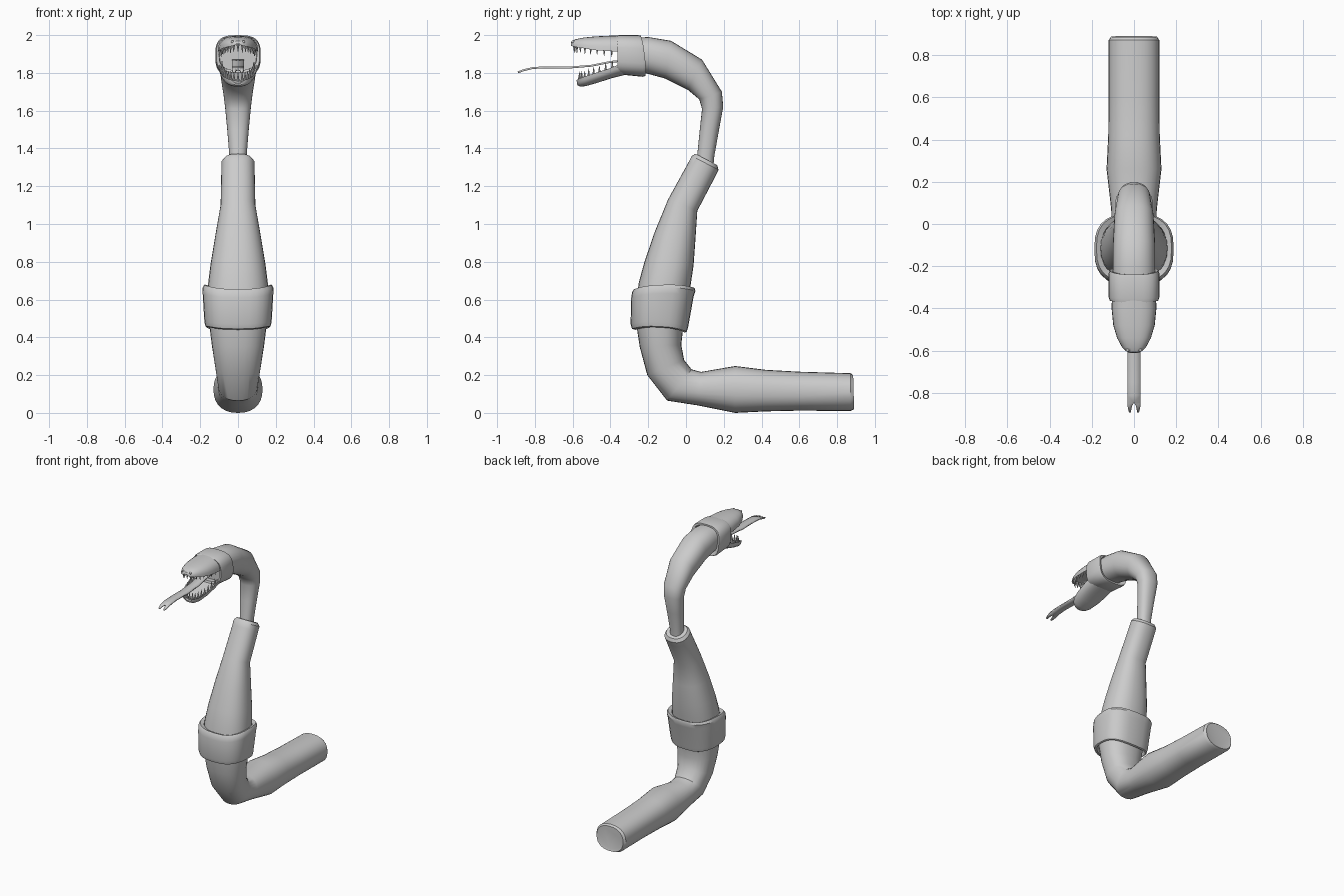
import bpy, bmesh, math
from mathutils import Vector, Matrix


def finish(name, bm, angle=35):
    bmesh.ops.remove_doubles(bm, verts=bm.verts, dist=0.0001)
    bmesh.ops.recalc_face_normals(bm, faces=bm.faces)
    me = bpy.data.meshes.new(name)
    bm.to_mesh(me)
    bm.free()
    ob = bpy.data.objects.new(name, me)
    bpy.context.collection.objects.link(ob)
    bpy.ops.object.select_all(action='DESELECT')
    ob.select_set(True)
    bpy.context.view_layer.objects.active = ob
    bpy.ops.object.shade_smooth_by_angle(angle=math.radians(angle))
    return ob


def loft(name, sections, power=2.0, ring=False, shell=False, wave=0.0, n=28):
    """Each section: outer (y, z), inner (y, z), half width in x."""
    bm = bmesh.new()
    rows = []
    for yo, zo, yi, zi, rx in sections:
        o, i = Vector((0, yo, zo)), Vector((0, yi, zi))
        c, d = (i, o - i) if shell else ((o + i) / 2, (o - i) / 2)
        axis = Vector((1, 0, 0)).cross(d).normalized()
        row = []
        for k in range(n):
            a = 2 * math.pi * k / n
            ca, sa = math.cos(a), math.sin(a)
            u = math.copysign(abs(ca) ** (2 / power), ca)
            v = math.copysign(abs(sa) ** (2 / power), sa)
            if shell and v < 0:      # hollow underside
                v, u = -v * 0.6, u * 0.88
            p = c + Vector((rx * u, 0, 0)) + d * v - axis * wave * math.cos(2 * a)
            row.append(bm.verts.new(p))
        rows.append(row)
    pairs = list(zip(rows, rows[1:])) + ([(rows[-1], rows[0])] if ring else [])
    for r, s in pairs:
        for k in range(n):
            j = (k + 1) % n
            bm.faces.new((r[k], r[j], s[j], s[k]))
    if not ring:
        bm.faces.new(rows[0])
        bm.faces.new(rows[-1])
    return finish(name, bm)


# Lower body: lies on the ground, then bends upward
loft("lower_body", [
    (.885, .035, .885, .185, .095), (.89, .02, .885, .20, .108), (.87, .01, .872, .21, .12),
    (.60, .012, .60, .218, .12), (.42, .008, .42, .228, .122), (.26, 0, .26, .248, .13),
    (.06, .04, .08, .217, .108), (-.10, .065, .03, .23, .105), (-.205, .20, -.01, .28, .12),
    (-.245, .35, -.025, .36, .138), (-.265, .48, -.015, .45, .152),
    (-.27, .60, .01, .58, .16)], power=2.3)

# Upper body, tapering to a cuff
loft("upper_body", [
    (-.265, .58, .01, .58, .162), (-.25, .69, .025, .68, .158), (-.22, .80, .04, .78, .145),
    (-.165, .96, .05, .92, .12), (-.095, 1.13, .06, 1.07, .092), (.015, 1.33, .157, 1.255, .088),
    (.03, 1.36, .172, 1.287, .088), (.05, 1.372, .165, 1.312, .073)], power=2.3)

# Neck, curving over to the head
loft("neck", [
    (.143, 1.28, .05, 1.30, .045), (.15, 1.36, .06, 1.37, .046), (.175, 1.50, .073, 1.50, .057),
    (.197, 1.62, .085, 1.61, .068), (.19, 1.70, .07, 1.66, .076), (.085, 1.87, .01, 1.71, .092),
    (-.08, 1.97, -.11, 1.77, .10), (-.20, 1.99, -.22, 1.80, .10),
    (-.33, 1.98, -.33, 1.80, .10)], power=2.3)

# Body band
loft("body_band", [
    (-.265, .45, -.005, .435, .163), (-.285, .455, .005, .44, .172), (-.293, .48, .012, .465, .178),
    (-.29, .62, .04, .625, .187), (-.285, .65, .05, .655, .188), (-.275, .665, .045, .672, .178),
    (-.25, .655, .02, .66, .155), (-.25, .48, -.01, .46, .15)],
    power=2.7, ring=True, wave=0.01)

# Head band
loft("head_band", [
    (-.235, 1.985, -.215, 1.80, .102), (-.235, 1.997, -.21, 1.785, .115),
    (-.25, 2.0, -.225, 1.78, .12), (-.35, 2.0, -.35, 1.792, .12),
    (-.368, 1.995, -.365, 1.80, .115), (-.365, 1.98, -.36, 1.815, .10),
    (-.25, 1.98, -.23, 1.815, .09)], power=3.0, ring=True, wave=0.004)

# Jaws: hollow shells
loft("upper_jaw", [
    (-.32, 1.998, -.32, 1.91, .104), (-.40, 1.997, -.40, 1.915, .106),
    (-.48, 1.993, -.48, 1.92, .098), (-.54, 1.987, -.54, 1.93, .08),
    (-.585, 1.978, -.585, 1.937, .056), (-.605, 1.968, -.605, 1.942, .034),
    (-.61, 1.957, -.61, 1.945, .02)], power=2.6, shell=True)
loft("lower_jaw", [
    (-.32, 1.79, -.34, 1.85, .10), (-.40, 1.77, -.41, 1.822, .10),
    (-.47, 1.747, -.48, 1.80, .092), (-.53, 1.73, -.54, 1.78, .075),
    (-.56, 1.727, -.57, 1.768, .052), (-.575, 1.735, -.58, 1.762, .03)],
    power=2.6, shell=True)


# Teeth around each jaw rim
def teeth(name, y_back, reach, half_w, rim, up, count=17):
    bm = bmesh.new()
    for k in range(count):
        t = math.radians(-84 + 168 * k / (count - 1))
        y = y_back - reach * math.cos(t)
        x = half_w * math.copysign(abs(math.sin(t)) ** .8, t)
        size = .045 if k % 3 else .056
        m = Matrix.Translation((x, y, rim(y) + up * .008))
        if up < 0:
            m = m @ Matrix.Rotation(math.pi, 4, 'X')
        bmesh.ops.create_cone(bm, cap_ends=True, segments=8, radius1=.009,
                              radius2=.001, depth=size, matrix=m)
    finish(name, bm)


teeth("upper_teeth", -.37, .222, .09, lambda y: 1.918 - (y + .37) * .11, -1)
teeth("lower_teeth", -.37, .195, .085, lambda y: 1.768 + (y + .57) * .34, 1)

# Forked tongue
bm = bmesh.new()
path = [(-.30, 1.868, .032, 0), (-.40, 1.858, .032, 0), (-.50, 1.838, .032, 0),
        (-.62, 1.828, .031, 0), (-.75, 1.829, .03, 0), (-.81, 1.826, .031, 0),
        (-.845, 1.818, .031, 0), (-.86, 1.814, .031, .009), (-.89, 1.803, .024, .015)]
for s in (-1, 1):
    rows = [(bm.verts.new((s * o, y, z)), bm.verts.new((s * i, y, z))) for y, z, o, i in path]
    for a, b in zip(rows, rows[1:]):
        bm.faces.new((a[0], a[1], b[1], b[0]))
tongue = finish("tongue", bm)
thick = tongue.modifiers.new("thickness", 'SOLIDIFY')
thick.thickness, thick.offset = .01, 0

# Nostrils
for s in (-1, 1):
    bm = bmesh.new()
    bmesh.ops.create_uvsphere(bm, u_segments=12, v_segments=8, radius=.008,
                              matrix=Matrix.Translation((s * .03, -.598, 1.965)))
    finish("nostril_" + ("left" if s < 0 else "right"), bm, 60)
